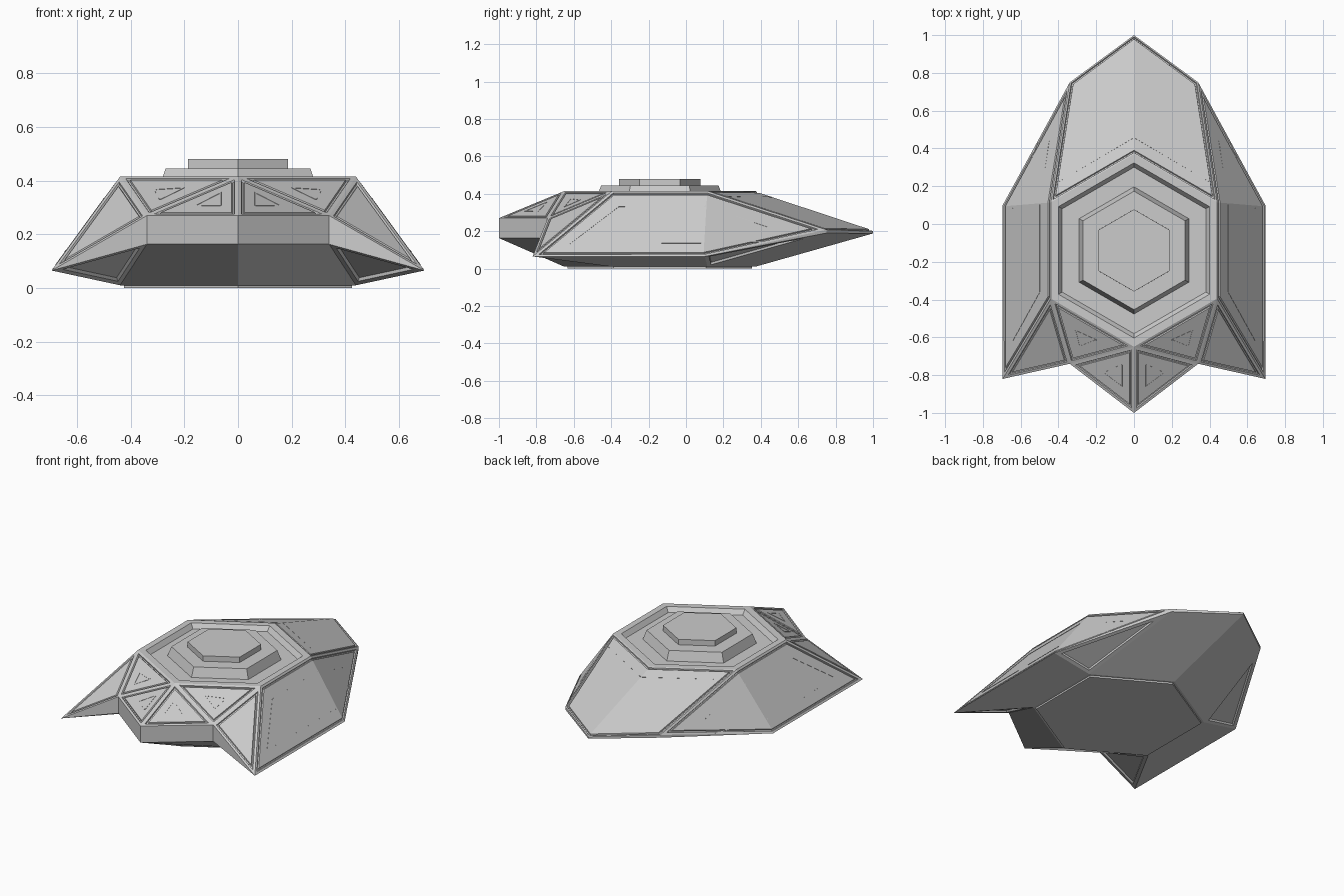
import bpy, bmesh
from mathutils import Vector
from mathutils.bvhtree import BVHTree

if "Cube" in bpy.data.objects:
    bpy.data.objects.remove(bpy.data.objects["Cube"])

# Corner points of the right half (mirrored below)
P = {
    "T0": (0, -.65, .415), "T1": (.44, -.395, .415), "T2": (.44, .115, .415), "T3": (0, .37, .415),
    "F0": (0, -1, .27), "F1": (.34, -.74, .27), "G0": (0, -1, .163), "G1": (.34, -.74, .163),
    "R0": (0, 1, .2), "R1": (.34, .75, .208), "S0": (0, 1, .188), "S1": (.34, .75, .19),
    "B0": (0, -.65, .01), "B1": (.44, -.395, .01), "B2": (.44, .115, .01), "B3": (0, .37, .01),
    "W0": (.695, -.82, .065), "W1": (.695, .1, .065),
}
PANELS = {
    "nose_upper": "T0 F1 T1", "nose_lower": "T0 F0 F1", "nose_band": "F0 G0 G1 F1",
    "nose_belly": "G0 B0 B1 G1", "wing_front": "T1 F1 W0", "wing_edge": "F1 G1 W0",
    "wing_front_under": "G1 B1 W0", "wing_side": "T1 W0 W1 T2", "wing_rear": "T2 W1 R1",
    "wing_under": "B1 B2 W1 W0", "wing_rear_under": "B2 S1 W1", "wing_rear_edge": "W1 S1 R1",
    "tail_top": "T2 R1 R0 T3", "tail_rim": "R0 R1 S1 S0", "tail_belly": "S0 S1 B2 B3",
}

bm = bmesh.new()
cache = {}


def vert(name, s):
    x, y, z = P[name]
    key = (name, s if x else 0)
    if key not in cache:
        cache[key] = bm.verts.new((x * s, y, z))
    return cache[key]


# Hull shell
faces = {}
for s in (1, -1):
    for name, pts in PANELS.items():
        faces[name, s] = bm.faces.new([vert(p, s) for p in pts.split()])


def hexagon(k):
    ring = [(k + "0", 1), (k + "1", 1), (k + "2", 1), (k + "3", 1), (k + "2", -1), (k + "1", -1)]
    return bm.faces.new([vert(n, s) for n, s in ring])


deck, belly = hexagon("T"), hexagon("B")
bmesh.ops.recalc_face_normals(bm, faces=bm.faces[:])


def inset(fs, t, d=0.0):
    bm.normal_update()
    bmesh.ops.inset_region(bm, faces=fs, use_boundary=True, use_even_offset=True,
                           thickness=t, depth=d)


def groove(fs, margin=.014):
    for t, d in ((margin, 0), (.003, -.008), (.006, 0), (.003, .008)):
        inset(fs, t, d)


# Seams around the panels
for s in (1, -1):
    groove([faces["nose_upper", s]])
    groove([faces["nose_lower", s]])
    groove([faces["wing_front", s]])
    groove([faces["wing_side", s], faces["wing_rear", s]])
    for name in ("wing_front_under", "wing_rear_under"):
        inset([faces[name, s]], .022)
        inset([faces[name, s]], .004, -.012)
groove([faces["tail_top", 1], faces["tail_top", -1]], .008)

# Deck: sunken ring, sloped step and raised hatch
for t, d in ((.04, 0), (.02, -.03), (.09, 0), (.02, .06), (.083, 0), (.0003, .035)):
    inset([deck], t, d)
# Belly plate
for t, d in ((.014, 0), (.0005, -.0)):
    inset([belly], t, d)
for v in belly.verts:
    v.co.z = 0


def finish(b, name):
    me = bpy.data.meshes.new(name)
    b.to_mesh(me)
    ob = bpy.data.objects.new(name, me)
    bpy.context.collection.objects.link(ob)
    return ob


bm.normal_update()
tree = BVHTree.FromBMesh(bm)
finish(bm, "hull")

# Thin panel lines, given in plan and projected onto the hull
LINES = [
    [(.45, .44), (.5, .1), (.5, -.36), (.644, -.62), (.644, -.29)],
    [(.644, -.2), (.644, .08), (.51, .43)],
    [(.31, -.565), (.29, -.65), (.2, -.615), (.31, -.565)],
    [(.065, -.86), (.16, -.79), (.065, -.745), (.065, -.86)],
    [(.005, .457), (.4, .225)],
]
lb = bmesh.new()


def strip(a, b, w=.003, up=.0015, down=.004):
    down_ray = Vector((0, 0, -1))
    hit = lambda x, y: tree.ray_cast(Vector((x, y, 1)), down_ray)
    pa, pb = hit(*a)[0], hit(*b)[0]
    n = hit((a[0] + b[0]) / 2, (a[1] + b[1]) / 2)[1]
    side = (pb - pa).cross(n).normalized() * w
    prof = [side + n * up, -side + n * up, -side - n * down, side - n * down]
    va = [lb.verts.new(pa + o) for o in prof]
    vb = [lb.verts.new(pb + o) for o in prof]
    lb.faces.new(va)
    lb.faces.new(vb[::-1])
    for i in range(4):
        j = (i + 1) % 4
        lb.faces.new((va[i], vb[i], vb[j], va[j]))


for s in (1, -1):
    for path in LINES:
        for a, b in zip(path, path[1:]):
            strip((a[0] * s, a[1]), (b[0] * s, b[1]))
bmesh.ops.recalc_face_normals(lb, faces=lb.faces[:])
finish(lb, "panel_lines")
